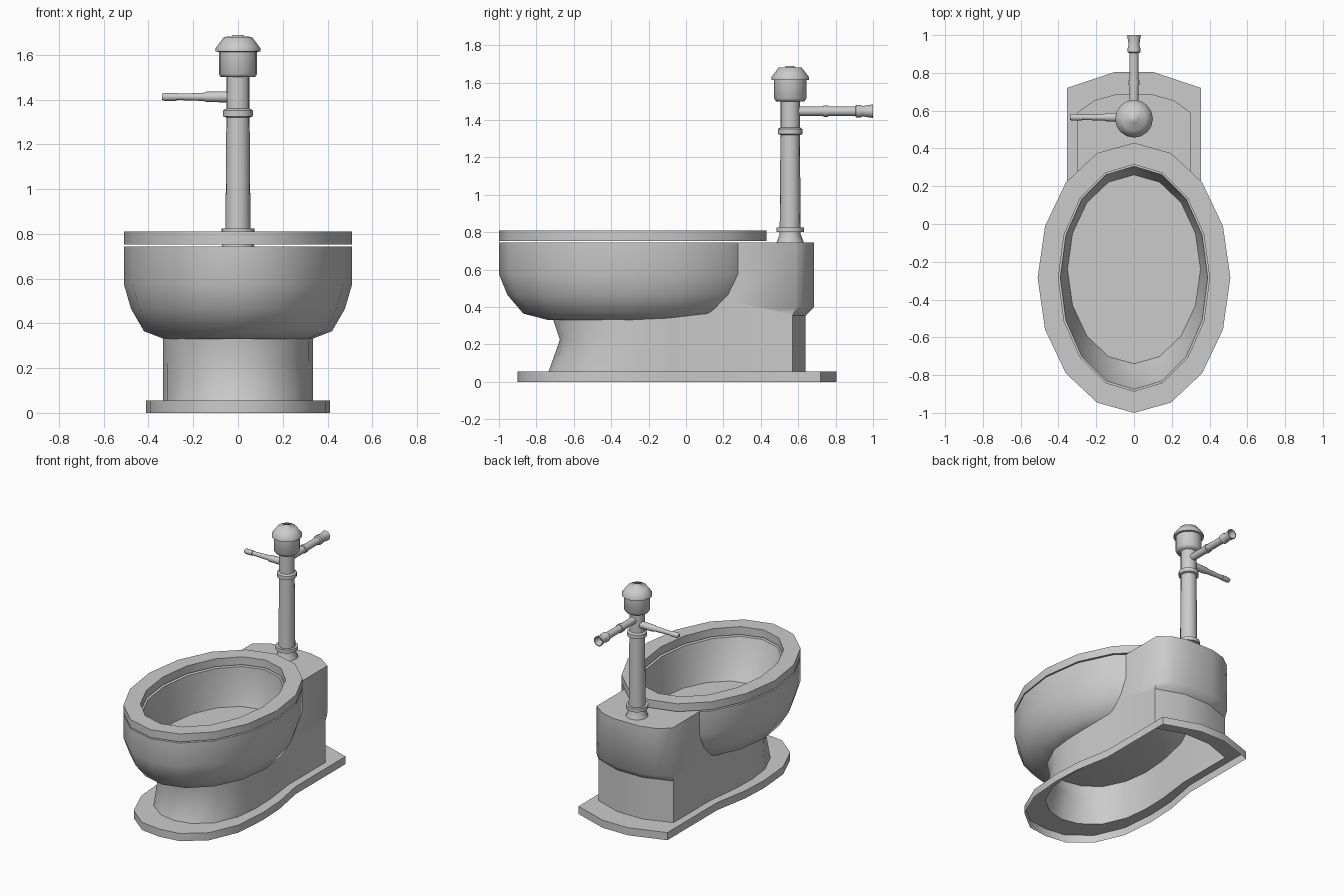
import bpy, bmesh, math
from mathutils import Vector

if "Cube" in bpy.data.objects:
    bpy.data.objects.remove(bpy.data.objects["Cube"])


def loft(name, rings, cap_start=False, cap_end=False, closed=False, drop=None):
    """Skin a list of equal-length point loops; drop(face) removes hidden faces."""
    bm = bmesh.new()
    loops = [[bm.verts.new(p) for p in r] for r in rings]
    pairs = list(zip(loops, loops[1:]))
    if closed:
        pairs.append((loops[-1], loops[0]))
    n = len(rings[0])
    for a, b in pairs:
        for i in range(n):
            j = (i + 1) % n
            bm.faces.new((a[i], a[j], b[j], b[i]))
    if cap_start:
        bm.faces.new(loops[0][::-1])
    if cap_end:
        bm.faces.new(loops[-1])
    bmesh.ops.recalc_face_normals(bm, faces=bm.faces)
    if drop:
        bmesh.ops.delete(bm, geom=[f for f in bm.faces if drop(f)], context='FACES')
    me = bpy.data.meshes.new(name)
    bm.to_mesh(me)
    bm.free()
    ob = bpy.data.objects.new(name, me)
    bpy.context.collection.objects.link(ob)
    bpy.ops.object.select_all(action='DESELECT')
    ob.select_set(True)
    bpy.context.view_layer.objects.active = ob
    bpy.ops.object.shade_smooth_by_angle(angle=math.radians(58))
    return ob


def oval(rx, ry, cy, z, n=16):
    return [(rx * math.sin(t), cy - ry * math.cos(t), z)
            for t in (2 * math.pi * i / n for i in range(n))]


def mirrored(half, z):
    """Half outline (front to back, +x side) completed across x = 0."""
    left = [(-x, y) for x, y in reversed(half) if x > 0]
    return [(x, y, z) for x, y in half + left]


def turned(name, origin, axis, profile, n=12):
    """Lathe (distance, radius) pairs along an axis."""
    q = Vector((0, 0, 1)).rotation_difference(Vector(axis))
    rings = [[Vector(origin) + q @ Vector((r * math.cos(2 * math.pi * i / n),
                                           r * math.sin(2 * math.pi * i / n), d))
              for i in range(n)] for d, r in profile]
    return loft(name, rings, True, True)


CY = -0.285

# Seat ring
loft("seat", [oval(0.51, 0.715, CY, 0.753), oval(0.51, 0.715, CY, 0.81),
              oval(0.40, 0.60, CY, 0.81), oval(0.40, 0.60, CY, 0.753)], closed=True)

# Bowl: outer underside, outer wall, rim, inner wall and floor
loft("bowl", [oval(0.33, 0.45, CY, 0.33), oval(0.42, 0.585, CY, 0.365),
              oval(0.478, 0.67, CY, 0.465), oval(0.51, 0.715, CY, 0.575),
              oval(0.51, 0.715, CY, 0.744), oval(0.39, 0.59, CY, 0.744),
              oval(0.37, 0.56, -0.26, 0.60), oval(0.352, 0.50, -0.24, 0.475)],
     True, True)

# Pedestal with foot plate, open underneath
plate = [(0, -0.9), (0.15, -0.88), (0.3, -0.76), (0.39, -0.55), (0.41, -0.3),
         (0.4, -0.1), (0.355, 0.15), (0.355, 0.72), (0.1, 0.805)]
foot = [(0, -0.735), (0.12, -0.71), (0.24, -0.62), (0.315, -0.45), (0.335, -0.28),
        (0.33, -0.1), (0.3, 0.15), (0.3, 0.57), (0.1, 0.64)]


def waist(k):
    return [(x, CY + (y - CY) * k if y < CY else y) for x, y in foot]


# top edge is tucked into the bowl, lower at the back where the block starts
tuck = [(x, y, 0.36 if y > 0.3 or y < -0.3 else 0.45)
        for x, y, z in mirrored(waist(0.94), 0)]
loft("pedestal", [mirrored(plate, 0), mirrored(plate, 0.055), mirrored(foot, 0.055),
                  mirrored(waist(0.865), 0.225), mirrored(waist(0.94), 0.325), tuck])

# Rear block that carries the valve, stepped out at the back, open where it meets the bowl
front = [(0, 0.37), (0.2, 0.3), (0.3, 0.2)]
back_low = front + [(0.3, 0.57), (0.1, 0.64)]
back_top = front + [(0.3, 0.59), (0.1, 0.685)]
back_low.insert(4, (0.21, 0.6015))
back_top.insert(4, (0.21, 0.655))
loft("rear_block", [mirrored(back_low, 0.355), mirrored(back_top, 0.40),
                    mirrored(back_top, 0.744)], False, True,
     drop=lambda f: f.calc_center_median().y < 0.36 and abs(f.normal.x) < 0.9
     and abs(f.normal.z) < 0.5)

# Flush pipe with valve head
VY = 0.557
turned("flush_pipe", (0, VY, 0), (0, 0, 1),
       [(0.742, 0.074), (0.79, 0.056), (0.80, 0.056), (0.80, 0.074), (0.825, 0.074),
        (0.825, 0.056), (1.32, 0.052), (1.325, 0.066), (1.352, 0.066), (1.36, 0.052),
        (1.51, 0.052)], n=16)
turned("valve_head", (0, VY, 0), (0, 0, 1),
       [(1.50, 0.076), (1.515, 0.086), (1.613, 0.086), (1.615, 0.1), (1.63, 0.1),
        (1.68, 0.062), (1.682, 0.028), (1.688, 0.024)], n=16)

# Flush lever
turned("lever", (0, VY + 0.008, 1.412), (-1, 0, 0),
       [(0.03, 0.025), (0.14, 0.023), (0.155, 0.018), (0.275, 0.014),
        (0.275, 0.018), (0.33, 0.018), (0.34, 0.012)])

# Supply pipe with collar and flared open end
turned("supply_pipe", (0, 0, 1.447), (0, 1, 0),
       [(0.58, 0.025), (0.735, 0.025), (0.735, 0.03), (0.76, 0.03), (0.76, 0.025),
        (0.905, 0.025), (0.91, 0.034), (0.93, 0.034), (0.945, 0.028), (1.0, 0.036),
        (1.0, 0.03), (0.95, 0.02)])
